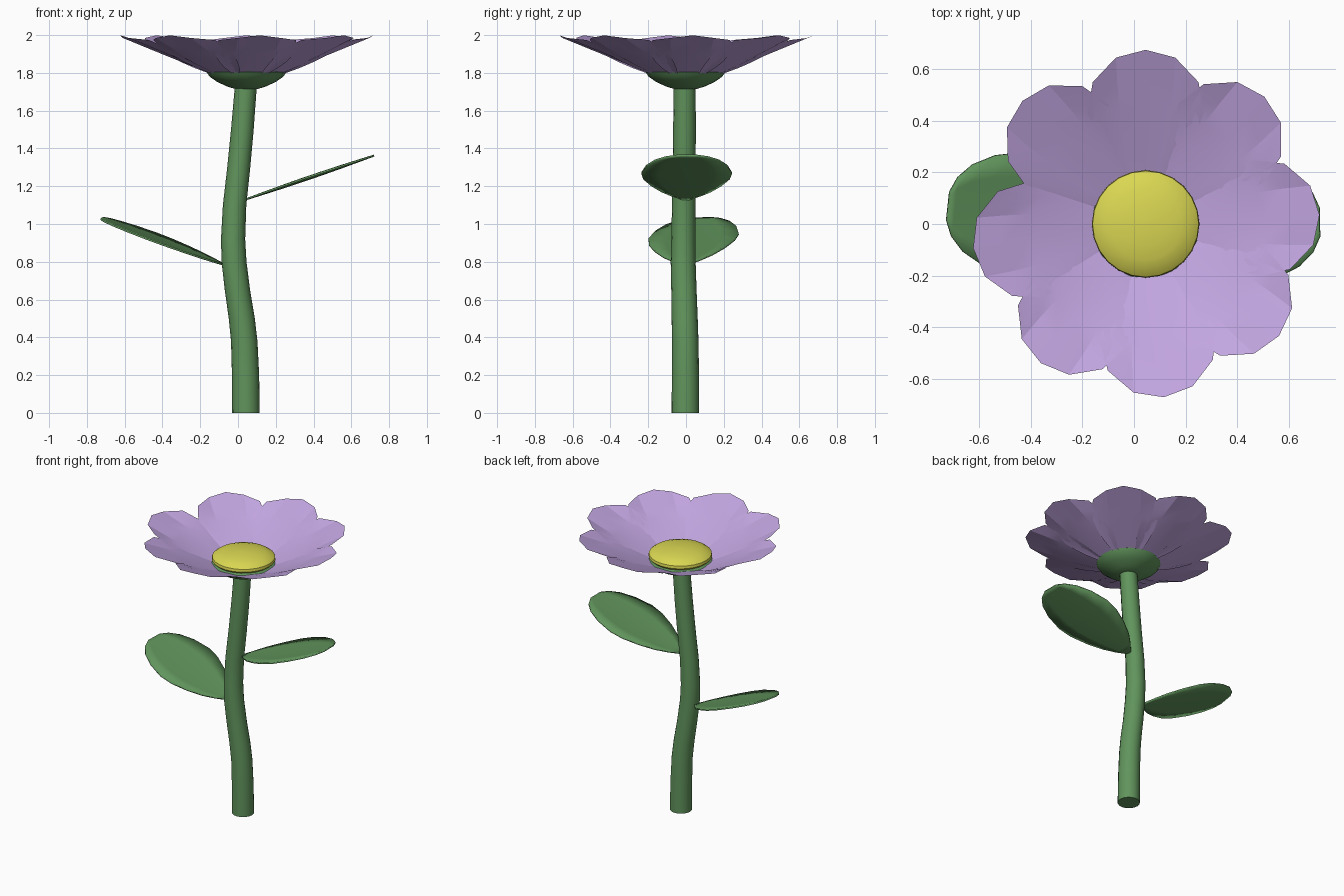
import bpy, bmesh, math
from mathutils import Vector, Matrix

if "Cube" in bpy.data.objects:
    bpy.data.objects.remove(bpy.data.objects["Cube"])


def material(name, rgb):
    m = bpy.data.materials.new(name)
    m.diffuse_color = (*rgb, 1)
    m.use_nodes = True
    m.node_tree.nodes["Principled BSDF"].inputs["Base Color"].default_value = m.diffuse_color
    return m


GREEN = material("leaf green", (0.119, 0.296, 0.107))
LILAC = material("lilac", (0.54, 0.38, 0.75))
YELLOW = material("yellow", (0.70, 0.68, 0.085))
CX = 0.045  # flower head axis


def grid_object(name, rows, mat, closed=False, caps=False, angle=40):
    """Skin a list of equally long point rows with quads."""
    bm = bmesh.new()
    vs = [[bm.verts.new(p) for p in row] for row in rows]
    n = len(rows[0])
    for a, b in zip(vs, vs[1:]):
        for j in range(n if closed else n - 1):
            k = (j + 1) % n
            if closed:
                bm.faces.new((a[j], a[k], b[k], b[j]))
            else:
                bm.faces.new((a[j], b[j], b[k], a[k]))
    if caps:
        bm.faces.new(vs[0][::-1])
        bm.faces.new(vs[-1])
    me = bpy.data.meshes.new(name)
    bm.to_mesh(me)
    bm.free()
    me.materials.append(mat)
    ob = bpy.data.objects.new(name, me)
    bpy.context.collection.objects.link(ob)
    bpy.context.view_layer.objects.active = ob
    ob.select_set(True)
    bpy.ops.object.shade_smooth_by_angle(angle=math.radians(angle))
    ob.select_set(False)
    return ob


def ring(x, y, z, r, n):
    return [(x + r * math.cos(2 * math.pi * i / n), y + r * math.sin(2 * math.pi * i / n), z)
            for i in range(n)]


# Stem: bent, tapering tube (z, x, y, radius)
stem = [(0, .042, -.003, .073), (.2, .040, -.003, .072), (.38, .033, -.004, .070),
        (.5, .020, -.007, .069), (.65, -.003, -.011, .067), (.8, -.021, -.015, .066),
        (.92, -.026, -.014, .064), (1.1, -.018, -.012, .062), (1.3, .004, -.010, .061),
        (1.5, .023, -.008, .060), (1.75, .043, -.007, .058)]
grid_object("stem", [ring(x, y, z, r, 16) for z, x, y, r in stem], GREEN, True, True)

# Calyx: shallow cup under the petals
cup = [(1.715, .06), (1.727, .10), (1.752, .155), (1.78, .195), (1.802, .21), (1.815, .19)]
grid_object("calyx", [ring(CX, -.003, z, r, 20) for z, r in cup], GREEN, True, True, 60)

# Flower centre: flattened dome
dome = []
for i in range(10):
    a = math.radians(-80 + 165 * i / 9)
    dome.append(ring(CX, 0, 1.835 + .058 * math.sin(a), .21 * math.cos(a), 24))
grid_object("flower_centre", dome, YELLOW, True, True)

# Petals: fanned, gently ribbed strips; tip outline as (reach, sideways)
tips = [(.43, -.225), (.55, -.205), (.645, -.115), (.675, 0),
        (.645, .115), (.55, .205), (.43, .225)]
for n, deg in enumerate((90, 47, 3, -40, -84, -127, -172, -225)):
    turn = Matrix.Translation((CX, 0, 0)) @ Matrix.Rotation(math.radians(deg), 4, 'Z')
    rows = []
    for i in range(6):
        f = i / 5
        row = []
        for j, (r1, t1) in enumerate(tips):
            r = .13 + (r1 - .13) * f
            t = t1 * (.25 + .75 * f) + math.copysign(.02, t1) * math.sin(math.pi * f) * (t1 != 0)
            rib = (.005 if j % 2 else -.005) * f
            z = 1.776 + .4 * (r - .13) + .03 * (t / .225) ** 2 * f + rib
            row.append(turn @ Vector((r, t, z)))
        rows.append(row)
    grid_object(f"petal_{n + 1}", rows, LILAC, angle=12)

# Leaves: rounded blades, half width along the length
outline = [(0, .015), (.08, .075), (.17, .13), (.3, .185), (.45, .228), (.58, .24),
           (.75, .215), (.88, .17), (.96, .115), (1, .055)]


def leaf(name, base, length, rise, deg, roll):
    turn = Matrix.Translation(base) @ Matrix.Rotation(math.radians(deg), 4, 'Z')
    rows = []
    for f, w in outline:
        row = []
        for s in (-1, -.6, 0, .6, 1):
            z = rise * f + .012 * (s * s - .5) * math.sin(math.pi * f) + roll * s * w
            row.append(turn @ Vector((f * length, s * w, z)))
        rows.append(row)
    ob = grid_object(name, rows, GREEN)
    sol = ob.modifiers.new("thickness", 'SOLIDIFY')
    sol.thickness = .01
    sol.offset = 0


leaf("left_leaf", (-.08, 0, .787), .645, .243, 173.8, -.06)
leaf("right_leaf", (.04, 0, 1.13), .68, .232, 0.5, 0)
